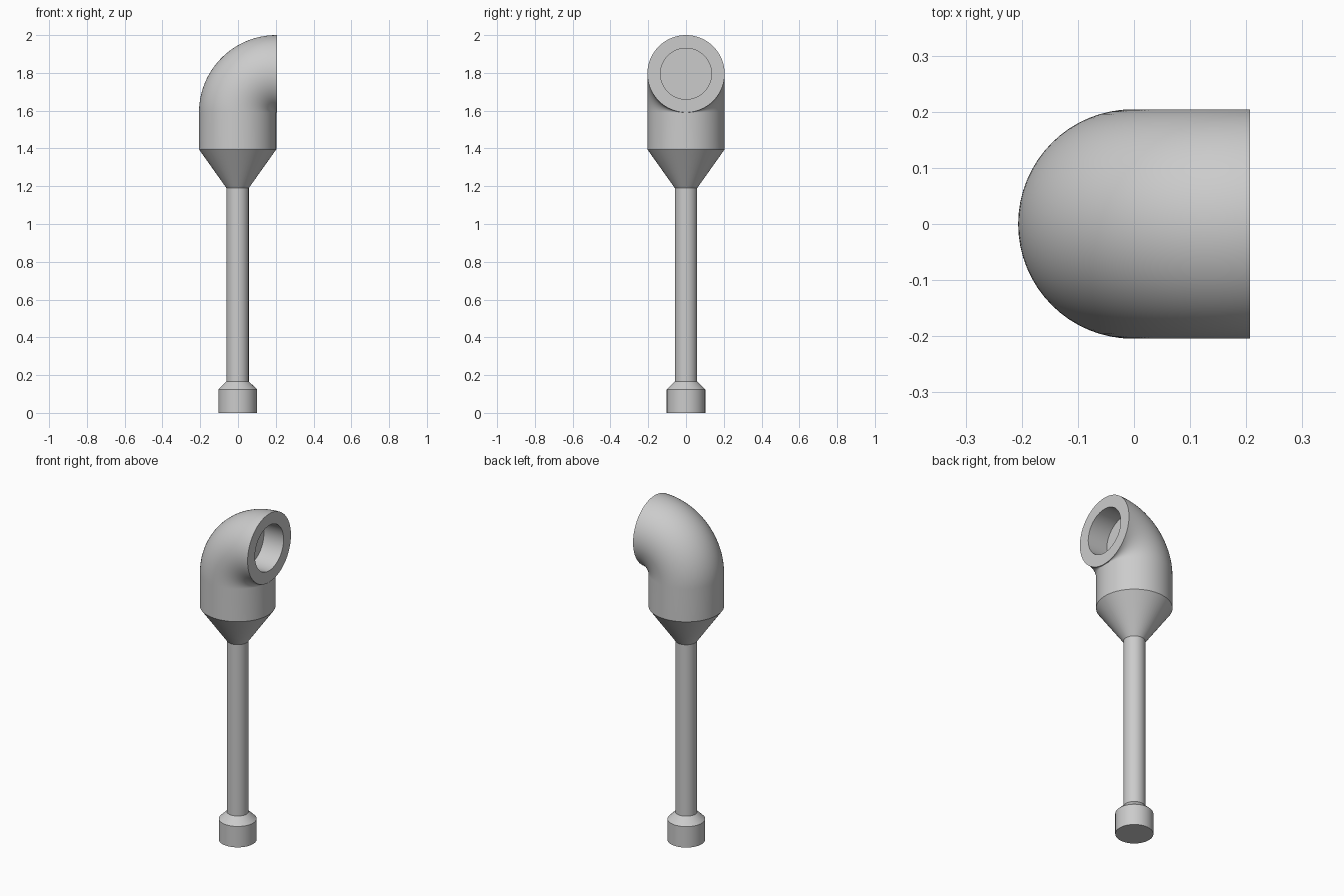
import bpy, bmesh, math
from mathutils import Vector

cube = bpy.data.objects.get("Cube")
if cube:
    bpy.data.objects.remove(cube, do_unlink=True)

SIDES = 64
AXIS_X = -0.002        # pipe axis
PIPE_R = 0.2045        # elbow outer radius
BEND_R = 0.205         # bend centreline radius
BEND_Z = 2.0 - PIPE_R - BEND_R
MOUTH_X = 0.2065
HOLE_R = 0.135
HOLE_DEPTH = 0.13

grey = bpy.data.materials.new("light grey")
grey.use_nodes = True
colour = (0.6, 0.6, 0.6, 1)
grey.diffuse_color = colour
grey.node_tree.nodes["Principled BSDF"].inputs["Base Color"].default_value = colour


def loft(name, rings, cap_start=False, cap_end=False):
    """Skin circles given as (x, z, tilt, radius); tilt turns up (0) to +x (90 deg)."""
    bm = bmesh.new()
    loops = []
    for x, z, tilt, r in rings:
        across = Vector((math.cos(tilt), 0, -math.sin(tilt)))
        loop = []
        for i in range(SIDES):
            a = math.tau * i / SIDES
            p = Vector((x, 0, z)) + across * r * math.cos(a)
            p.y = r * math.sin(a)
            loop.append(bm.verts.new(p))
        loops.append(loop)
    for low, high in zip(loops, loops[1:]):
        for i in range(SIDES):
            j = (i + 1) % SIDES
            bm.faces.new((low[i], low[j], high[j], high[i]))
    if cap_start:
        bm.faces.new(loops[0][::-1])
    if cap_end:
        bm.faces.new(loops[-1])
    mesh = bpy.data.meshes.new(name)
    bm.to_mesh(mesh)
    bm.free()
    mesh.materials.append(grey)
    obj = bpy.data.objects.new(name, mesh)
    bpy.context.collection.objects.link(obj)
    bpy.ops.object.select_all(action='DESELECT')
    obj.select_set(True)
    bpy.context.view_layer.objects.active = obj
    bpy.ops.object.shade_smooth_by_angle(angle=math.radians(30))
    return obj


def upright(*steps):
    return [(AXIS_X, z, 0, r) for z, r in steps]


# Foot with chamfered shoulder, slim shaft and flared neck
loft("foot", upright((0, 0.102), (0.125, 0.102), (0.167, 0.059)), cap_start=True)
loft("shaft", upright((0.167, 0.059), (1.19, 0.059)))
loft("neck", upright((1.19, 0.059), (1.395, PIPE_R)))

# Elbow: straight pipe, quarter bend, thick mouth rim and blind bore
rings = upright((1.395, PIPE_R))
STEPS = 32
for k in range(STEPS + 1):
    t = math.pi / 2 * k / STEPS
    rings.append((AXIS_X + BEND_R * (1 - math.cos(t)),
                  BEND_Z + BEND_R * math.sin(t), t, PIPE_R))
mouth_z = BEND_Z + BEND_R
for x, r in ((MOUTH_X, PIPE_R), (MOUTH_X, HOLE_R), (MOUTH_X - HOLE_DEPTH, HOLE_R)):
    rings.append((x, mouth_z, math.pi / 2, r))
loft("elbow", rings, cap_end=True)
